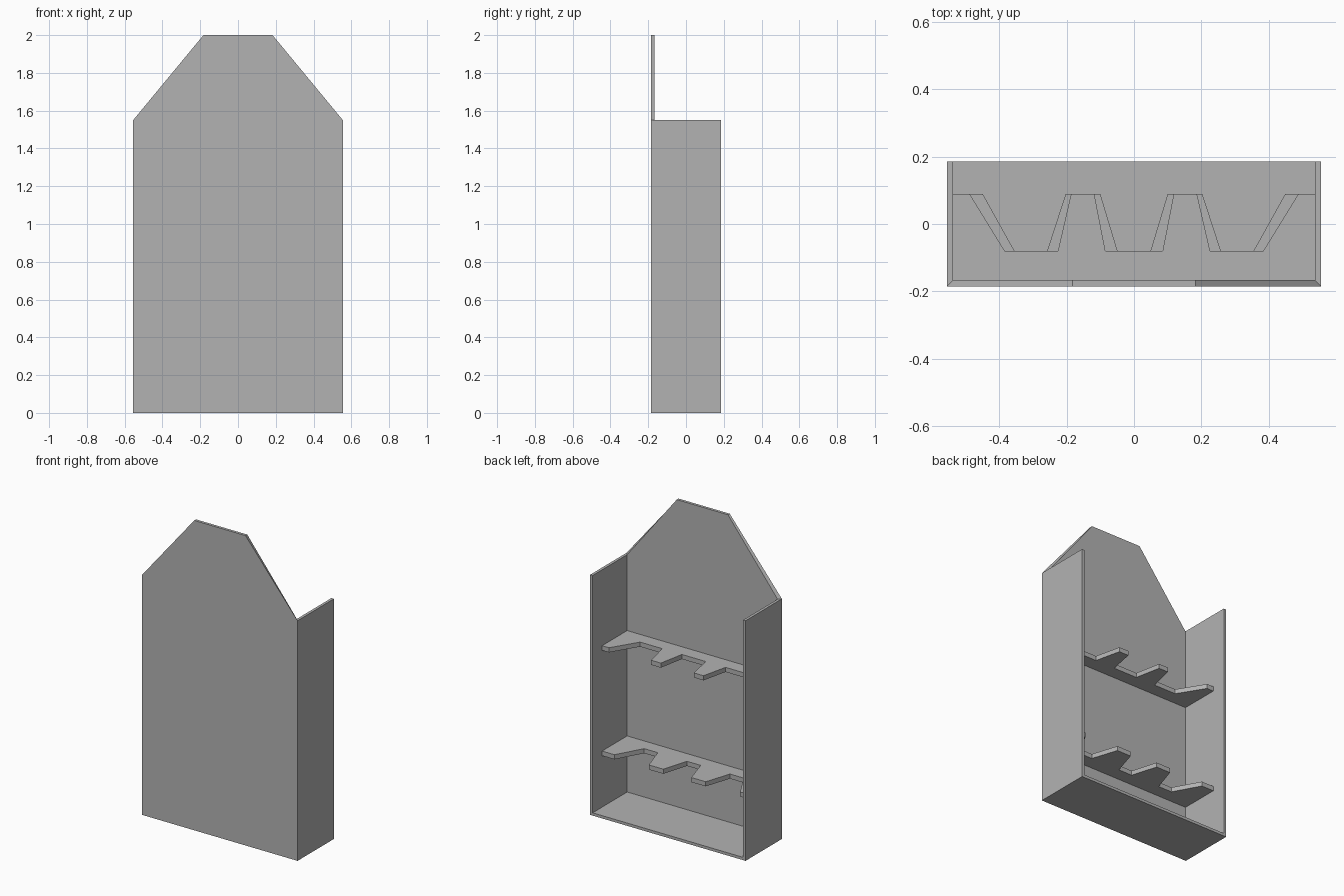
import bpy
import bmesh

if "Cube" in bpy.data.objects:
    bpy.data.objects.remove(bpy.data.objects["Cube"])

W, D, T = 0.555, 0.185, 0.018     # half width, half depth, board thickness
SIDE_H, TOP_H, TOP_W = 1.55, 2.0, 0.183

# Darker grey shared by all parts
grey = bpy.data.materials.new("dark_grey")
grey.diffuse_color = (0.45, 0.45, 0.45, 1)
grey.use_nodes = True
grey.node_tree.nodes["Principled BSDF"].inputs["Base Color"].default_value = grey.diffuse_color


def finish(bm, name):
    bmesh.ops.recalc_face_normals(bm, faces=bm.faces[:])
    mesh = bpy.data.meshes.new(name)
    bm.to_mesh(mesh)
    bm.free()
    mesh.materials.append(grey)
    obj = bpy.data.objects.new(name, mesh)
    bpy.context.collection.objects.link(obj)
    return obj


def inset(p):
    # Moves an outer corner to the matching mitred inner corner
    x, y, z = p
    if abs(x) == W:
        x -= T if x > 0 else -T
    return (x, -D + T if y == -D else y, T if z == 0 else z)


# Case: back panel with tapered top, two sides and a floor, mitred together
outer = [(-W, -D, 0), (W, -D, 0), (W, -D, SIDE_H), (TOP_W, -D, TOP_H),
         (-TOP_W, -D, TOP_H), (-W, -D, SIDE_H),
         (-W, D, 0), (W, D, 0), (W, D, SIDE_H), (-W, D, SIDE_H)]
panels = [(0, 1, 2, 3, 4, 5), (1, 7, 8, 2), (6, 0, 5, 9), (6, 7, 1, 0)]
bm = bmesh.new()
vo = [bm.verts.new(p) for p in outer]
vi = [bm.verts.new(inset(p)) for p in outer]
for f in panels:
    bm.faces.new([vo[i] for i in f])
    bm.faces.new([vi[i] for i in reversed(f)])
# Rim faces close the open border of the shell
rim = [5, 4, 3, 2, 8, 7, 6, 9]
for a, b in zip(rim, rim[1:] + rim[:1]):
    bm.faces.new((vo[a], vo[b], vi[b], vi[a]))
finish(bm, "case")


def notched_shelf(name, z_top, half, thick=0.03):
    # half: notch outline from the centre to +x, mirrored to -x
    front = [(-x, y) for x, y in reversed(half)] + half
    wall, back = W - T, -D + T
    pts = [(-wall, back), (-wall, F)] + front + [(wall, F), (wall, back)]
    bm = bmesh.new()
    face = bm.faces.new([bm.verts.new((x, y, z_top - thick)) for x, y in pts])
    ext = bmesh.ops.extrude_face_region(bm, geom=[face], use_keep_orig=True)
    verts = [g for g in ext["geom"] if isinstance(g, bmesh.types.BMVert)]
    bmesh.ops.translate(bm, verts=verts, vec=(0, 0, thick))
    return finish(bm, name)


# Shelves with three trapezoid notches; the upper one has wider notches
F, N = 0.089, -0.08
notched_shelf("upper_shelf", 1.06, [(0.085, N), (0.118, F), (0.187, F),
                                    (0.226, N), (0.384, N), (0.488, F)])
notched_shelf("lower_shelf", 0.38, [(0.049, N), (0.10, F), (0.203, F),
                                    (0.258, N), (0.355, N), (0.449, F)])
